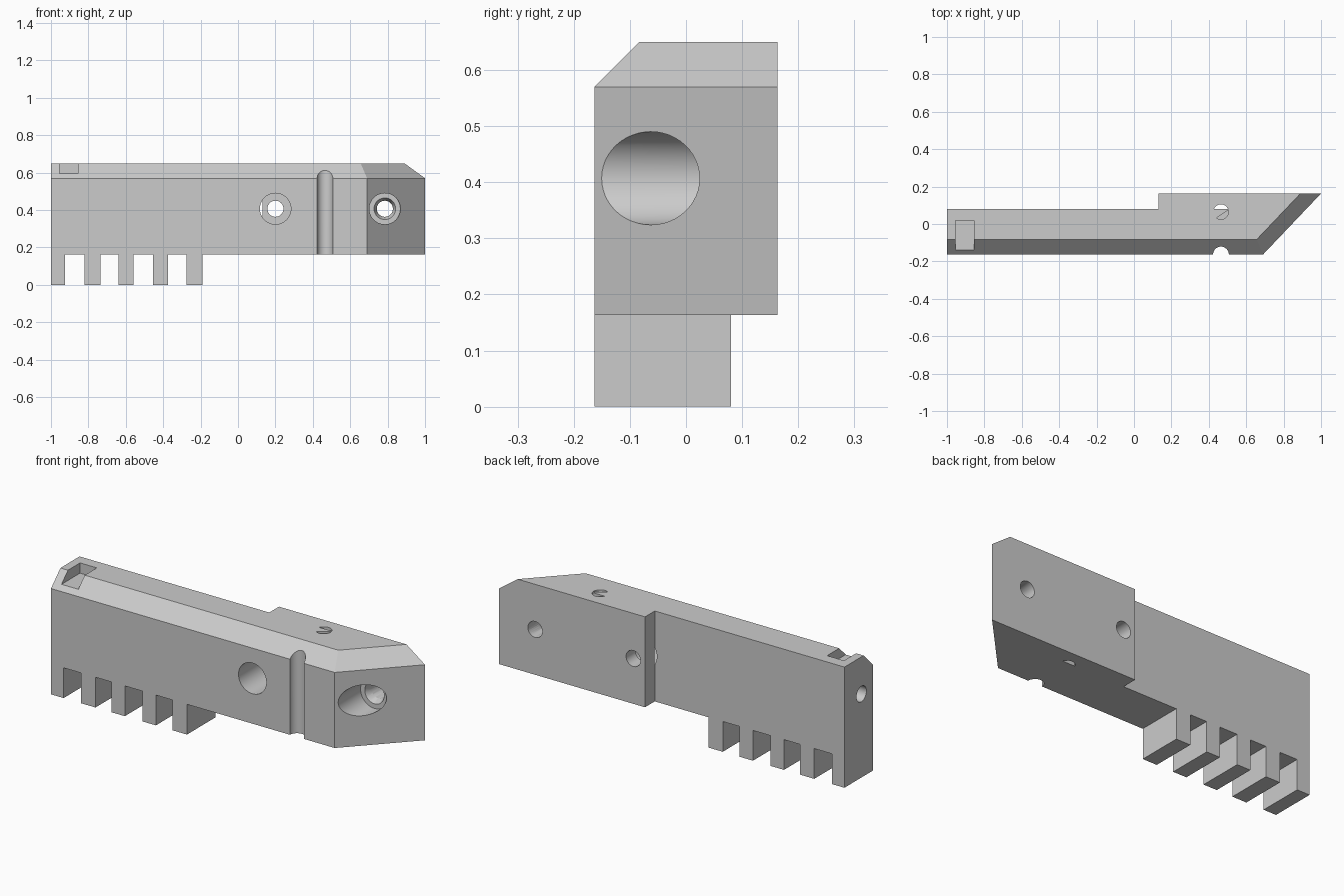
import bpy, bmesh, math
from mathutils import Vector

cube = bpy.data.objects.get("Cube")
if cube:
    bpy.data.objects.remove(cube, do_unlink=True)

grey = bpy.data.materials.new("plain grey")
grey.use_nodes = True
grey.diffuse_color = (0.6, 0.6, 0.6, 1)
grey.node_tree.nodes["Principled BSDF"].inputs["Base Color"].default_value = (0.6, 0.6, 0.6, 1)

FRONT, BACK, STEP = -0.163, 0.163, 0.08
BASE, TOP, CHAMFER = 0.163, 0.65, 0.08


def make_object(name, bm):
    bmesh.ops.recalc_face_normals(bm, faces=bm.faces)
    mesh = bpy.data.meshes.new(name)
    bm.to_mesh(mesh)
    bm.free()
    mesh.materials.append(grey)
    ob = bpy.data.objects.new(name, mesh)
    bpy.context.collection.objects.link(ob)
    return ob


def prism_mesh(outline, z0, z1):
    bm = bmesh.new()
    face = bm.faces.new([bm.verts.new((x, y, z0)) for x, y in outline])
    new = bmesh.ops.extrude_face_region(bm, geom=[face])["geom"]
    verts = [v for v in new if isinstance(v, bmesh.types.BMVert)]
    bmesh.ops.translate(bm, verts=verts, vec=(0, 0, z1 - z0))
    return bm


def box(name, x0, x1, y0, y1, z0, z1):
    return make_object(name, prism_mesh([(x0, y0), (x1, y0), (x1, y1), (x0, y1)], z0, z1))


def rod(name, start, end, r1, r2=None):
    start, end = Vector(start), Vector(end)
    axis = end - start
    bm = bmesh.new()
    bmesh.ops.create_cone(bm, cap_ends=True, segments=48, radius1=r1,
                          radius2=r1 if r2 is None else r2, depth=axis.length)
    turn = axis.to_track_quat("Z", "Y").to_matrix().to_4x4()
    turn.translation = (start + end) / 2
    bmesh.ops.transform(bm, matrix=turn, verts=bm.verts)
    return make_object(name, bm)


def arc_prism(name, a0, a1, z0, z1):
    angles = [math.radians(a0 + (a1 - a0) * i / 20) for i in range(21)]
    outline = [(0.465 + 0.04 * math.cos(a), 0.065 + 0.04 * math.sin(a)) for a in angles]
    return make_object(name, prism_mesh(outline, z0, z1))


# Stepped bar with a slanted end, then chamfers along the front and end top edges
bm = prism_mesh([(-1, FRONT), (0.69, FRONT), (1, BACK), (0.13, BACK), (0.13, STEP), (-1, STEP)], 0, TOP)
slant = Vector((BACK - FRONT, -0.31, 0)).normalized()
up = Vector((0, 0, 1))
for point, normal in (((0, FRONT, TOP - CHAMFER), Vector((0, -1, 1))),
                      ((1, BACK, TOP - CHAMFER), slant + up)):
    cut = bmesh.ops.bisect_plane(bm, geom=bm.verts[:] + bm.edges[:] + bm.faces[:],
                                 plane_co=point, plane_no=normal, clear_outer=True)
    rim = [e for e in cut["geom_cut"] if isinstance(e, bmesh.types.BMEdge)]
    bmesh.ops.contextual_create(bm, geom=rim)
body = make_object("toothed_bar", bm)

cutters = []

# Gaps between the teeth and the raised underside
for x0, x1 in ((-0.925, -0.82), (-0.735, -0.64), (-0.56, -0.455), (-0.375, -0.275), (-0.19, 1.2)):
    cutters.append(box("tooth_gap", x0, x1, -0.4, 0.4, -0.1, BASE))

# Counterbored cross holes
z = 0.407
cutters += [
    rod("middle_counterbore", (0.2, -0.3, z), (0.2, 0.083, z), 0.083),
    rod("middle_hole", (0.2, -0.3, z), (0.2, 0.3, z), 0.043),
    rod("end_counterbore", (0.785, -0.3, z), (0.785, 0.04, z), 0.083),
    rod("end_countersink", (0.785, 0.03, z), (0.785, 0.075, z), 0.062, 0.043),
    rod("end_hole", (0.785, -0.3, z), (0.785, 0.3, z), 0.043),
]

# Vertical groove, top notch and blind hole in the flat end
cutters += [
    rod("front_groove", (0.465, FRONT, -0.1), (0.465, FRONT, 0.8), 0.042),
    box("top_notch", -0.955, -0.855, -0.3, 0.02, 0.595, 0.8),
    rod("flat_end_hole", (-1.1, -0.065, 0.45), (-0.6, -0.065, 0.45), 0.042),
]

# Partly closed vertical pin hole
cutters += [
    arc_prism("pin_hole_rear", 22, 158, -0.1, 0.8),
    arc_prism("pin_hole_side", -125, 14, 0.175, 0.8),
]

bpy.ops.object.select_all(action="DESELECT")
bpy.context.view_layer.objects.active = body
body.select_set(True)
for cutter in cutters:
    mod = body.modifiers.new(cutter.name, "BOOLEAN")
    mod.operation = "DIFFERENCE"
    mod.solver = "EXACT"
    mod.object = cutter
    bpy.ops.object.modifier_apply(modifier=mod.name)
    bpy.data.objects.remove(cutter, do_unlink=True)

bpy.ops.object.shade_smooth_by_angle(angle=math.radians(25))
